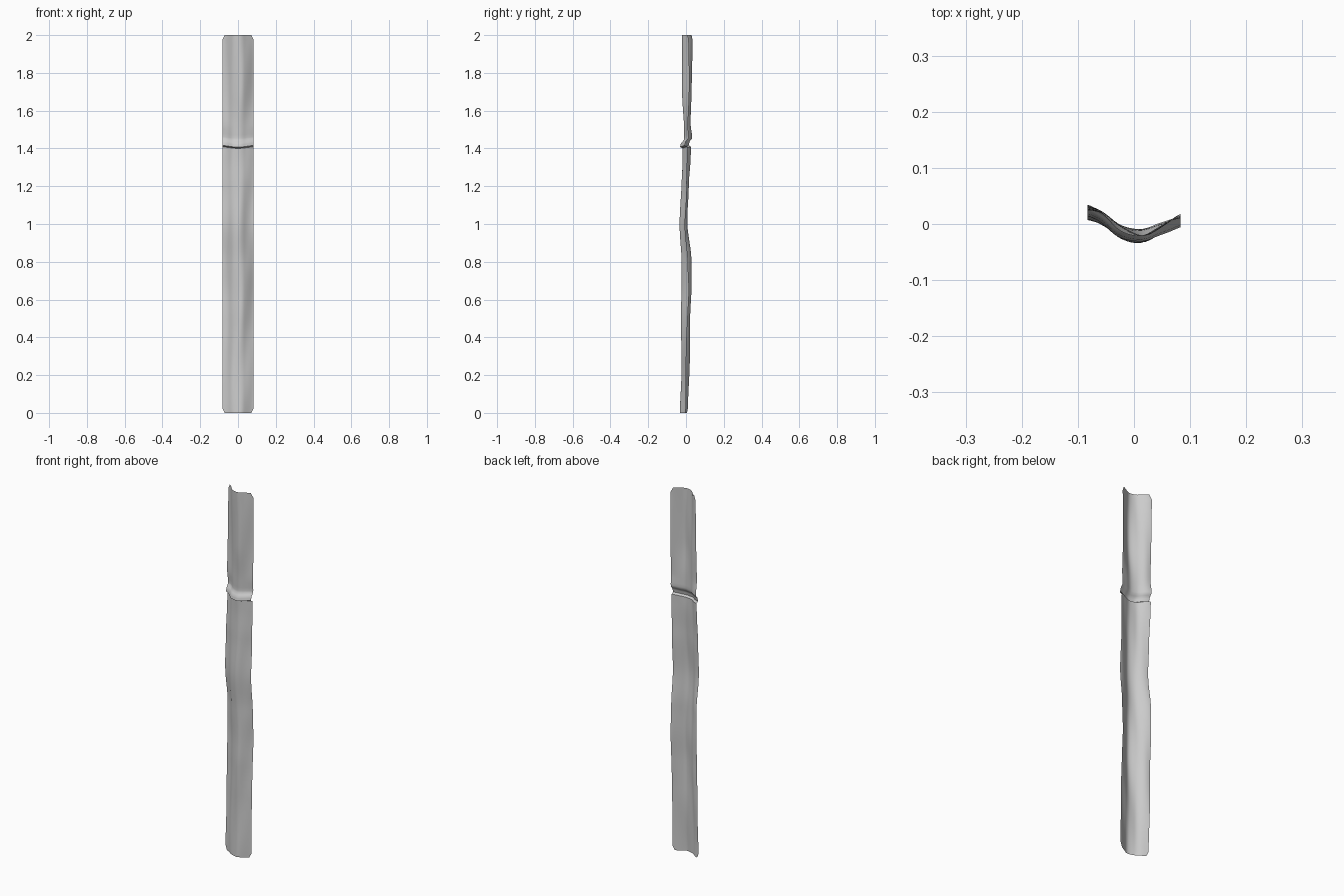
import bpy, bmesh, math

if "Cube" in bpy.data.objects:
    bpy.data.objects.remove(bpy.data.objects["Cube"])

# Cross-section of the hanging strip: (x, y)
SECTION = [(-0.083, 0.028), (-0.055, 0.015), (-0.03, -0.010), (0, -0.022),
           (0.02, -0.024), (0.05, -0.006), (0.083, 0.012)]
# Drift along the height: (z, y offset, fold depth)
DRIFT = [(0, -0.012, 0.9), (0.33, -0.004, 0.95), (0.5, -0.002, 1.0), (0.65, 0.002, 1.0),
         (0.8, -0.001, 0.95), (1.0, -0.014, 0.75), (1.2, -0.006, 0.85), (1.36, 0.0, 0.95),
         (1.405, 0.001, 1.0), (1.412, -0.012, 1.0), (1.43, -0.008, 1.0), (1.45, 0.008, 0.95),
         (1.465, 0.009, 0.9), (1.52, 0.006, 0.75), (1.7, 0.005, 1.0), (2.0, 0.003, 1.0)]


def lerp_table(table, t, smooth=True):
    for a, b in zip(table, table[1:]):
        if t <= b[0] + 1e-9:
            f = (t - a[0]) / (b[0] - a[0])
            if smooth:
                f = f * f * (3 - 2 * f)
            return [p + (q - p) * f for p, q in zip(a[1:], b[1:])]
    return list(table[-1][1:])


def section(x):
    # Average nearby samples to soften the profile
    pts = [max(-0.083, min(0.083, x + d)) for d in (-0.008, 0, 0.008)]
    return sum(lerp_table(SECTION, p, False)[0] for p in pts) / 3


NX = 28
heights = sorted(set([round(i * 0.025, 4) for i in range(81)] +
                     [1.405, 1.412, 1.42, 1.43, 1.44, 1.45, 1.458, 1.465]))
bm = bmesh.new()
rows = []
for z in heights:
    off, depth = lerp_table(DRIFT, z)
    end = min(z, 2 - z)
    half = 0.083 - 0.012 * max(0, 1 - end / 0.02) ** 2   # rounded corners
    row = []
    for i in range(NX + 1):
        u = i / NX * 2 - 1
        x = u * half
        ripple = 0.0025 * math.sin(5.5 * z + 38 * x) + 0.002 * math.sin(11 * z - 60 * x)
        # the seam dips slightly at the middle of the strip
        near = max(0, 1 - abs(z - 1.43) / 0.1)
        dz = -0.006 * near * math.cos(u * 2.6)
        row.append(bm.verts.new((x, section(x) * depth + off + ripple, z + dz)))
    rows.append(row)
for a, b in zip(rows, rows[1:]):
    for i in range(NX):
        bm.faces.new((a[i], a[i + 1], b[i + 1], b[i]))

# Cloth strip with its horizontal fold
mesh = bpy.data.meshes.new("hanging_strip")
bm.to_mesh(mesh)
bm.free()
strip = bpy.data.objects.new("hanging_strip", mesh)
bpy.context.collection.objects.link(strip)
bpy.context.view_layer.objects.active = strip
strip.select_set(True)
bpy.ops.object.shade_smooth_by_angle(angle=math.radians(40))
